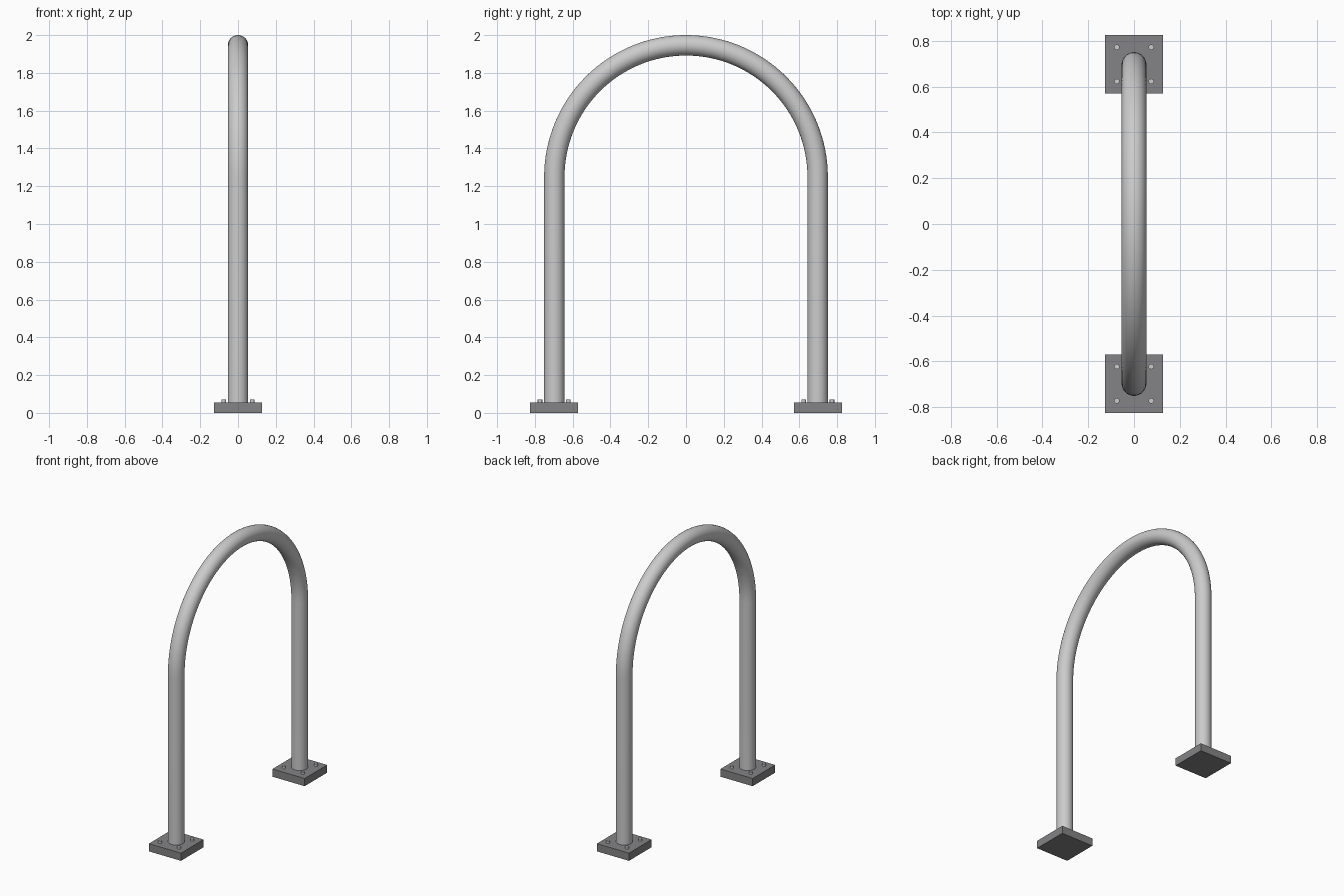
import bpy, bmesh
from math import sin, cos, pi
from mathutils import Matrix

if "Cube" in bpy.data.objects:
    bpy.data.objects.remove(bpy.data.objects["Cube"])

R, TUBE, PLATE, H = 0.697, 0.054, 0.254, 0.055
SPRING = 2.0 - TUBE - R          # height where the arch begins
SIDES, STEPS = 48, 64


def material(name, grey):
    m = bpy.data.materials.new(name)
    m.diffuse_color = (grey, grey, grey * 1.04, 1)
    m.use_nodes = True
    m.node_tree.nodes["Principled BSDF"].inputs["Base Color"].default_value = m.diffuse_color
    return m


light = material("light_steel", 0.60)
dark = material("dark_steel", 0.23)


def finish(bm, name, mat, smooth=True):
    bmesh.ops.recalc_face_normals(bm, faces=bm.faces)
    me = bpy.data.meshes.new(name)
    bm.to_mesh(me)
    bm.free()
    ob = bpy.data.objects.new(name, me)
    bpy.context.collection.objects.link(ob)
    me.materials.append(mat)
    if smooth:
        bpy.ops.object.select_all(action='DESELECT')
        ob.select_set(True)
        bpy.context.view_layer.objects.active = ob
        bpy.ops.object.shade_smooth_by_angle(angle=0.6)
    return ob


# Arched tube: circular section swept up one leg, over the arch, down the other
path = [(-R, H, pi)]
path += [(R * cos(a), SPRING + R * sin(a), a)
         for a in (pi - pi * i / STEPS for i in range(STEPS + 1))]
path.append((R, H, 0))
bm = bmesh.new()
rings = []
for y, z, a in path:
    ring = []
    for k in range(SIDES):
        t = 2 * pi * k / SIDES
        out = TUBE * cos(t)
        ring.append(bm.verts.new((TUBE * sin(t), y + out * cos(a), z + out * sin(a))))
    rings.append(ring)
for r0, r1 in zip(rings, rings[1:]):
    for k in range(SIDES):
        n = (k + 1) % SIDES
        bm.faces.new((r0[k], r0[n], r1[n], r1[k]))
bm.faces.new(rings[0])
bm.faces.new(rings[-1])
finish(bm, "arched_tube", light)

for side, s in (("front", -1), ("back", 1)):
    # Square base plate
    bm = bmesh.new()
    bmesh.ops.create_cube(bm, size=1, matrix=Matrix.Translation((0, s * 0.698, H / 2))
                          @ Matrix.Diagonal((PLATE, PLATE, H, 1)))
    finish(bm, side + "_base_plate", dark, smooth=False)

    # Four bolt heads
    bm = bmesh.new()
    for dx in (-0.075, 0.075):
        for dy in (-0.075, 0.075):
            bmesh.ops.create_cone(bm, cap_ends=True, segments=16, radius1=0.012,
                                  radius2=0.012, depth=0.03,
                                  matrix=Matrix.Translation((dx, s * 0.698 + dy, 0.056)))
    finish(bm, side + "_bolts", light)
